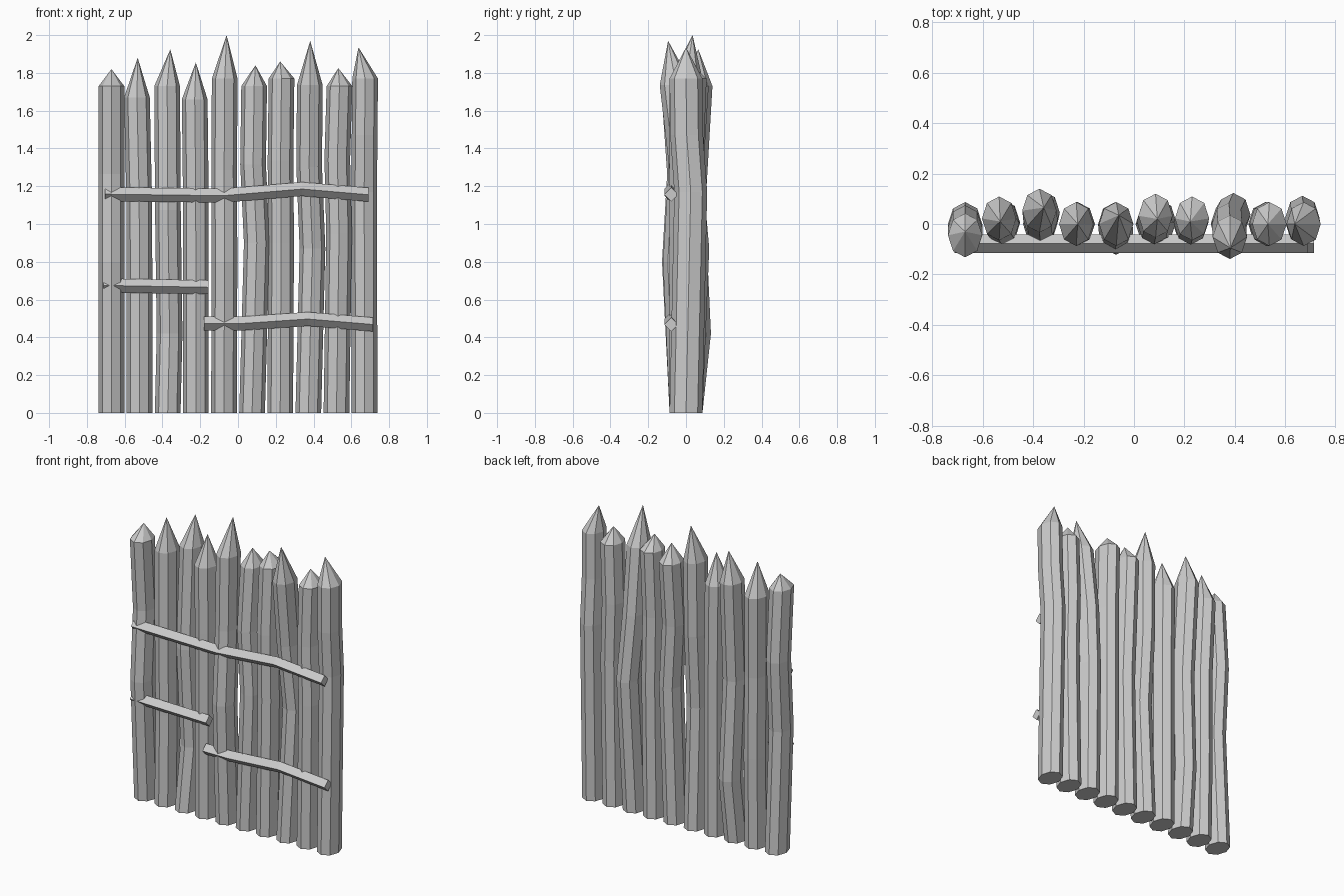
import bpy, math

if "Cube" in bpy.data.objects:
    bpy.data.objects.remove(bpy.data.objects["Cube"])

RX, RY = 0.068, 0.087   # stake half width and half depth


def loft(name, rings, tip=None):
    """Skin a list of equal rings; close the end with a flat cap or a point."""
    n = len(rings[0])
    verts = [p for r in rings for p in r]
    last = len(verts) - n
    faces = [tuple(reversed(range(n)))]
    for k in range(0, last, n):
        for i in range(n):
            j = (i + 1) % n
            faces.append((k + i, k + j, k + n + j, k + n + i))
    if tip:
        verts.append(tip)
        faces += [(last + i, last + (i + 1) % n, last + n) for i in range(n)]
    else:
        faces.append(tuple(range(last, last + n)))
    mesh = bpy.data.meshes.new(name)
    mesh.from_pydata(verts, [], faces)
    mesh.update()
    ob = bpy.data.objects.new(name, mesh)
    bpy.context.collection.objects.link(ob)


def stake(name, x, bend, shoulder, tip):
    """Eight-sided crooked log; points are (x offset, y, z) from its foot."""
    # above the main bend the log springs back towards straight
    spring = (.3 * (bend[0] + shoulder[0]) / 2, .3 * (bend[1] + shoulder[1]) / 2,
              (bend[2] + shoulder[2]) / 2)
    rings = [[(x + dx + RX * math.cos(a * math.pi / 4), y + RY * math.sin(a * math.pi / 4), z)
              for a in range(8)]
             for dx, y, z in ((0, 0, 0), bend, spring, shoulder)]
    loft(name, rings, (x + tip[0], tip[1], tip[2]))


def rail(name, points, y=-0.078, r=0.037):
    """Diamond-section batten through (x, z) points, left to right."""
    loft(name, [[(x, y + r * math.cos(a * math.pi / 2), z + r * math.sin(a * math.pi / 2))
                 for a in range(4)] for x, z in points])


# Sharpened stakes at even spacing: main bend, shoulder, tip
stakes = [
    ((0, -.04, .8), (0, -.045, 1.73), (0, -.03, 1.82)),
    ((0, .01, .6), (-.014, .022, 1.67), (-.01, .01, 1.88)),
    ((.01, .045, .42), (-.003, .053, 1.73), (.014, .065, 1.925)),
    ((0, 0, .8), (-.006, 0, 1.66), (0, 0, 1.855)),
    ((.003, -.035, .8), (.004, 0, 1.77), (.014, .035, 2)),
    ((.025, .01, .9), (.011, .033, 1.73), (.018, .02, 1.84)),
    ((.005, .01, .9), (.007, .022, 1.77), (0, .01, 1.86)),
    ((.022, .036, .87), (.008, -.052, 1.735), (.01, -.095, 1.97)),
    ((.014, 0, .95), (.016, 0, 1.73), (.01, 0, 1.825)),
    ((-.002, .025, 1.17), (.003, 0, 1.77), (-.032, 0, 1.935)),
]
for i, points in enumerate(stakes):
    stake(f"stake_{i + 1:02d}", -.67 + i * 1.34 / 9, *points)

# Cross battens nailed to the front
rail("upper_rail", [(-.705, 1.158), (-.08, 1.15), (.34, 1.185), (.69, 1.155)])
rail("lower_left_rail", [(-.712, .675), (-.155, .665)])
rail("lower_right_rail", [(-.18, .472), (0, .472), (.37, .497), (.715, .468)])
